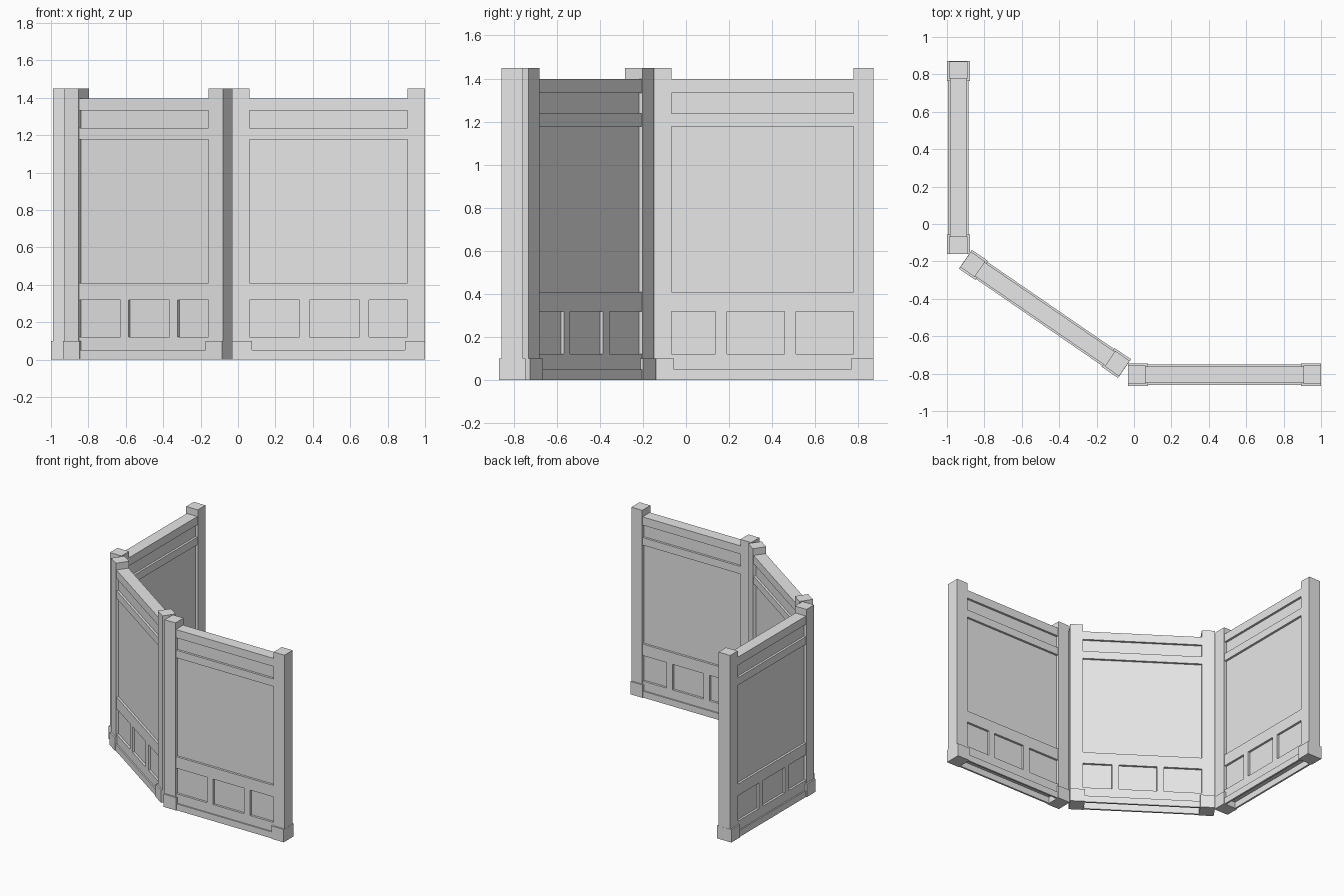
import bpy, bmesh
from math import radians
from mathutils import Matrix, Vector

cube = bpy.data.objects.get("Cube")
if cube:
    bpy.data.objects.remove(cube, do_unlink=True)

grey = bpy.data.materials.new("plain_grey")
grey.use_nodes = True
grey.diffuse_color = (0.8, 0.8, 0.8, 1)
grey.node_tree.nodes["Principled BSDF"].inputs["Base Color"].default_value = (0.8, 0.8, 0.8, 1)

HALF = 0.515            # half the length of one leaf
INNER = HALF - 0.093    # inner side of the posts
POST_D, RAIL_D, SLAB_D, FOOT_D, SILL_D = 0.05, 0.045, 0.028, 0.061, 0.055


def box(bm, x, y, z):
    """Add a box from (low, high) ranges along each axis."""
    size = Vector((x[1] - x[0], y[1] - y[0], z[1] - z[0]))
    mid = Vector((x[0] + x[1], y[0] + y[1], z[0] + z[1])) / 2
    bmesh.ops.create_cube(bm, size=1, matrix=Matrix.Translation(mid) @ Matrix.Diagonal(size).to_4x4())


def part(name, boxes, place):
    bm = bmesh.new()
    for b in boxes:
        box(bm, *b)
    mesh = bpy.data.meshes.new(name)
    bm.to_mesh(mesh)
    bm.free()
    mesh.materials.append(grey)
    ob = bpy.data.objects.new(name, mesh)
    ob.matrix_world = place
    bpy.context.collection.objects.link(ob)


def both(d):
    return (-d, d)


def leaf(name, centre, angle):
    place = Matrix.Translation((*centre, 0)) @ Matrix.Rotation(radians(angle), 4, 'Z')
    span = both(INNER)
    ends = [(-HALF, -INNER), (INNER, HALF)]

    # Upright posts and the recessed board between them
    part(name + "_posts", [(e, both(POST_D), (0, 1.45)) for e in ends], place)
    part(name + "_board", [(span, both(SLAB_D), (0.06, 1.38))], place)

    # Horizontal rails
    rails = [(0.048, 0.122), (0.32, 0.41), (1.178, 1.237), (1.333, 1.397)]
    part(name + "_rails", [(span, both(RAIL_D), z) for z in rails], place)

    # Short uprights dividing the lower row
    part(name + "_dividers", [((x - 0.026, x + 0.026), both(RAIL_D), (0.122, 0.32))
                              for x in (-0.129, 0.191)], place)

    # Feet wrapping the posts, joined by a thin skirt on each face
    foot_ends = [(-HALF - 0.001, -INNER + 0.012), (INNER - 0.012, HALF + 0.001)]
    part(name + "_feet", [(e, both(FOOT_D), (0, 0.1)) for e in foot_ends], place)
    skirts = [(-SILL_D, -RAIL_D + 0.004), (RAIL_D - 0.004, SILL_D)]
    part(name + "_skirts", [(span, y, (0, 0.05)) for y in skirts], place)


# Three folding leaves
leaf("left_leaf", (0.484, -0.806), 0)
leaf("middle_leaf", (-0.476, -0.481), -34.5)
leaf("right_leaf", (-0.939, 0.355), -90)
